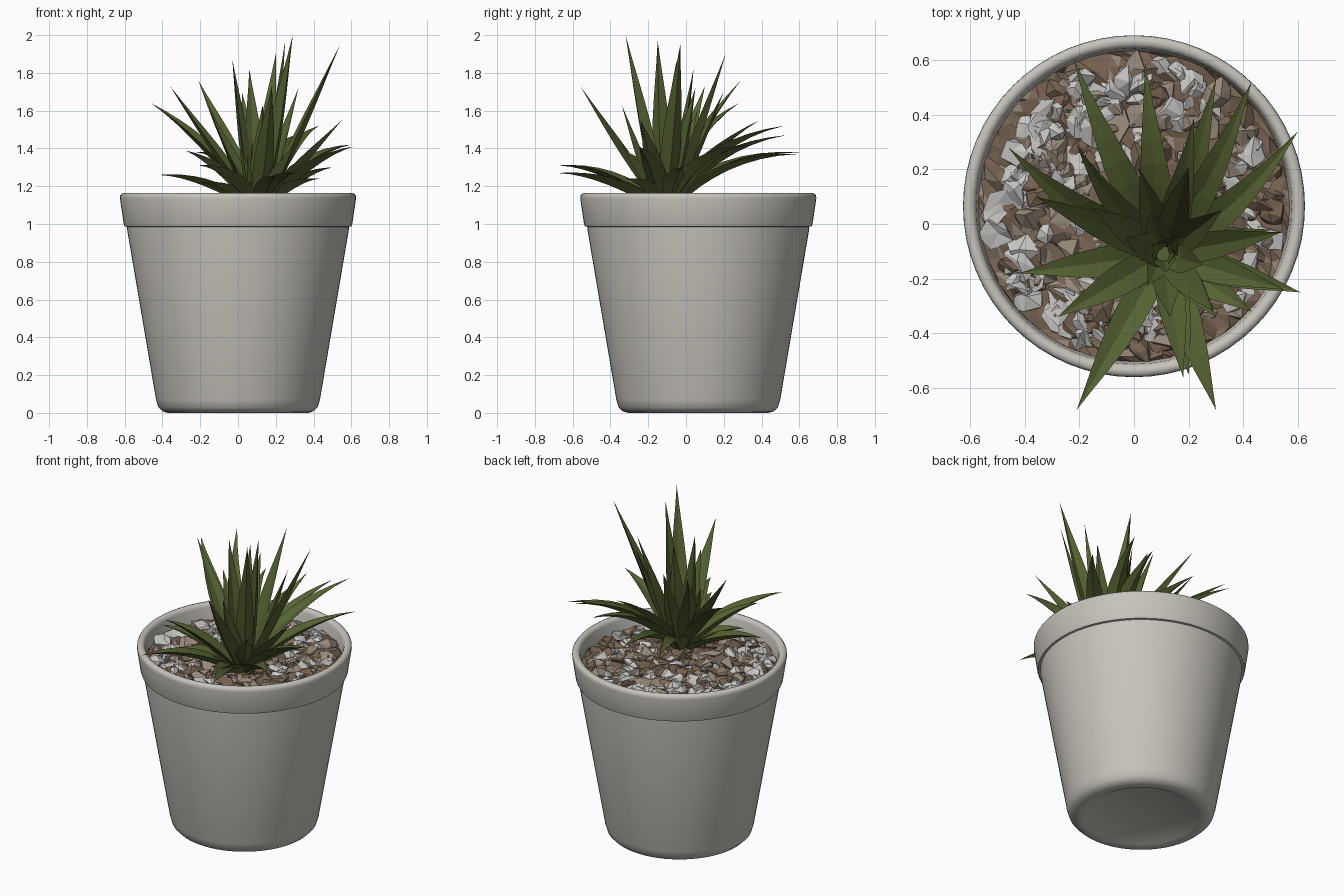
import bpy, bmesh, math, random
from mathutils import Vector, Matrix

random.seed(7)
if "Cube" in bpy.data.objects:
    bpy.data.objects.remove(bpy.data.objects["Cube"], do_unlink=True)


def material(name, r, g, b):
    m = bpy.data.materials.new(name)
    m.use_nodes = True
    m.diffuse_color = (r, g, b, 1)
    bsdf = m.node_tree.nodes["Principled BSDF"]
    bsdf.inputs["Base Color"].default_value = (r, g, b, 1)
    bsdf.inputs["Roughness"].default_value = 0.8
    return m


CLAY = material("pale clay", 0.57, 0.545, 0.5)
LEAF = material("leaf green", 0.09, 0.121, 0.032)
SOIL = material("brown soil", 0.19, 0.125, 0.085)
TAN = material("tan stone", 0.31, 0.25, 0.195)
WHITE = material("white stone", 0.58, 0.57, 0.55)
CENTRE = Vector((0, 0.065, 0))
HEART = Vector((0.11, -0.11, 1.09))


def make_object(name, bm, *mats):
    bmesh.ops.recalc_face_normals(bm, faces=bm.faces)
    mesh = bpy.data.meshes.new(name)
    bm.to_mesh(mesh)
    bm.free()
    for m in mats:
        mesh.materials.append(m)
    obj = bpy.data.objects.new(name, mesh)
    bpy.context.collection.objects.link(obj)
    return obj


# Pot: one turned profile from the base, up the wall and down inside
profile = [(0, 0.01), (0.32, 0.01), (0.335, 0.001), (0.37, 0), (0.4, 0.008),
           (0.422, 0.03), (0.434, 0.07), (0.587, 0.97), (0.587, 0.985),
           (0.6, 0.987), (0.605, 1.0), (0.625, 1.135), (0.624, 1.15),
           (0.617, 1.16), (0.605, 1.164), (0.592, 1.162), (0.582, 1.154),
           (0.577, 1.14), (0.56, 1.0)]
bm = bmesh.new()
verts = [bm.verts.new(CENTRE + Vector((r, 0, z))) for r, z in profile]
edges = [bm.edges.new(pair) for pair in zip(verts, verts[1:])]
bmesh.ops.spin(bm, geom=verts + edges, cent=CENTRE, axis=(0, 0, 1),
               angle=math.tau, steps=64)
bmesh.ops.remove_doubles(bm, verts=bm.verts, dist=0.0005)
pot = make_object("pot", bm, CLAY)
bpy.context.view_layer.objects.active = pot
pot.select_set(True)
bpy.ops.object.shade_smooth_by_angle(angle=math.radians(40))
pot.select_set(False)


# Ground colours: paler the further from the plant, browner close to it
def ground_colour(p):
    pale = 0.12 + 1.15 * ((p - HEART).to_2d().length - 0.22)
    pick = random.random()
    return 0 if pick < pale else (1 if pick < pale + 0.25 else 2)


# Soil: lumpy faceted disc that meets the pot wall
bm = bmesh.new()
bmesh.ops.create_grid(bm, x_segments=24, y_segments=24, size=0.6)
bmesh.ops.triangulate(bm, faces=bm.faces)
for v in bm.verts:
    v.co += Vector((random.uniform(-0.012, 0.012), random.uniform(-0.012, 0.012), 0))
    if v.co.length > 0.569:
        v.co = v.co.normalized() * 0.569
    v.co += CENTRE + Vector((0, 0, 1.07 + random.uniform(-0.018, 0.018)))
bmesh.ops.dissolve_degenerate(bm, dist=0.001, edges=bm.edges)
for f in bm.faces:
    f.material_index = random.random() < 0.15
make_object("soil", bm, SOIL, TAN)

# Gravel: flat angular chips bedded in the soil
bm = bmesh.new()
for i in range(330):
    angle = random.uniform(0, math.tau)
    r = 0.52 * math.sqrt(random.random())
    spot = CENTRE + Vector((r * math.cos(angle), r * math.sin(angle), 1.07))
    size = random.uniform(0.03, 0.058)
    turn = Matrix.Rotation(random.uniform(0, math.tau), 4, 'Z')
    squash = Matrix.Diagonal((1.25, 0.9, 0.6, 1))
    made = bmesh.ops.create_icosphere(bm, subdivisions=1, radius=size,
                                      matrix=Matrix.Translation(spot) @ turn @ squash)["verts"]
    for v in made:
        v.co += Vector(random.uniform(-0.35, 0.35) * size for _ in range(3))
    index = ground_colour(spot)
    for f in {f for v in made for f in v.link_faces}:
        f.material_index = index
make_object("gravel", bm, WHITE, TAN, SOIL)


# Leaves: tapered, channelled blades along a bent path
def add_leaf(bm, base, tip, half_width, lift, sway=0):
    flat = Vector((tip.x - base.x, tip.y - base.y, 0))
    bend = base + flat * 0.5 + Vector((0, -sway, (tip.z - base.z) * lift))
    rings, steps = [], 8
    for i in range(steps):
        u = i / steps
        p = base.lerp(bend, u).lerp(bend.lerp(tip, u), u)
        t = (bend - base).lerp(tip - bend, u).normalized()
        side = Vector((t.y, -t.x, 0)).normalized()
        n = side.cross(t)
        w = half_width * (0.8 + 0.35 * math.sin(math.pi * u)) * (1 - u ** 1.8)
        rings.append([bm.verts.new(p + side * a * w + n * b * w) for a, b in
                      ((-1, 0.3), (0, -0.45), (1, 0.3), (0, 0))])
    for a, b in zip(rings, rings[1:]):
        for k in range(4):
            j = (k + 1) % 4
            bm.faces.new((a[k], a[j], b[j], b[k]))
    end = bm.verts.new(tip)
    for k in range(4):
        bm.faces.new((rings[-1][k], rings[-1][(k + 1) % 4], end))
    bm.faces.new(rings[0])


tips = [  # low and spreading
    (-.22, .6, 1.38), (.04, .59, 1.37), (.3, .53, 1.47), (.43, .52, 1.52),
    (.6, .34, 1.42), (.22, .39, 1.55), (-.42, -.18, 1.26), (-.28, -.34, 1.39),
    (-.21, -.68, 1.31), (.3, -.68, 1.27), (.2, -.55, 1.25), (.61, -.25, 1.41),
    (.43, -.32, 1.24), (.55, -.24, 1.55), (-.2, -.3, 1.22), (.5, -.02, 1.3),
    # reaching upwards
    (-.46, .28, 1.64), (-.36, .1, 1.73), (-.21, .29, 1.76), (-.03, -.05, 1.87),
    (.06, .04, 1.82), (.2, .21, 1.9), (.25, -.15, 1.97), (.29, -.32, 2),
    (.54, -.03, 1.95), (.18, -.56, 1.73), (-.15, .06, 1.6), (.02, .2, 1.7),
    (.32, .05, 1.72), (.13, -.34, 1.63), (.3, -.34, 1.42)]
bm = bmesh.new()
for tip in map(Vector, tips):
    out = Vector((tip.x - HEART.x, tip.y - HEART.y, 0))
    steep = (tip.z - HEART.z) / out.length
    base = HEART + out.normalized() * 0.05
    base.z += 0.05 * min(steep, 1)
    lift = min(max(1.35 - 0.85 * steep, 0.48), 1.05)
    add_leaf(bm, base, tip, 0.055 if steep > 1 else 0.06, lift,
             0.09 if tip.y > 0.25 else 0)

# Short young leaves around the heart
for i in range(12):
    angle = i * 2.4
    out = Vector((math.cos(angle), math.sin(angle), 0))
    tip = HEART + out * (0.04 + 0.013 * i) + Vector((0, 0, 0.36 - 0.012 * i))
    add_leaf(bm, HEART + out * 0.015, tip, 0.045, 0.45)
make_object("leaves", bm, LEAF)

# Short stem that the leaves grow from
bm = bmesh.new()
bmesh.ops.create_cone(bm, cap_ends=True, segments=8, radius1=0.09, radius2=0.03,
                      depth=0.14, matrix=Matrix.Translation(HEART))
make_object("stem", bm, LEAF)
